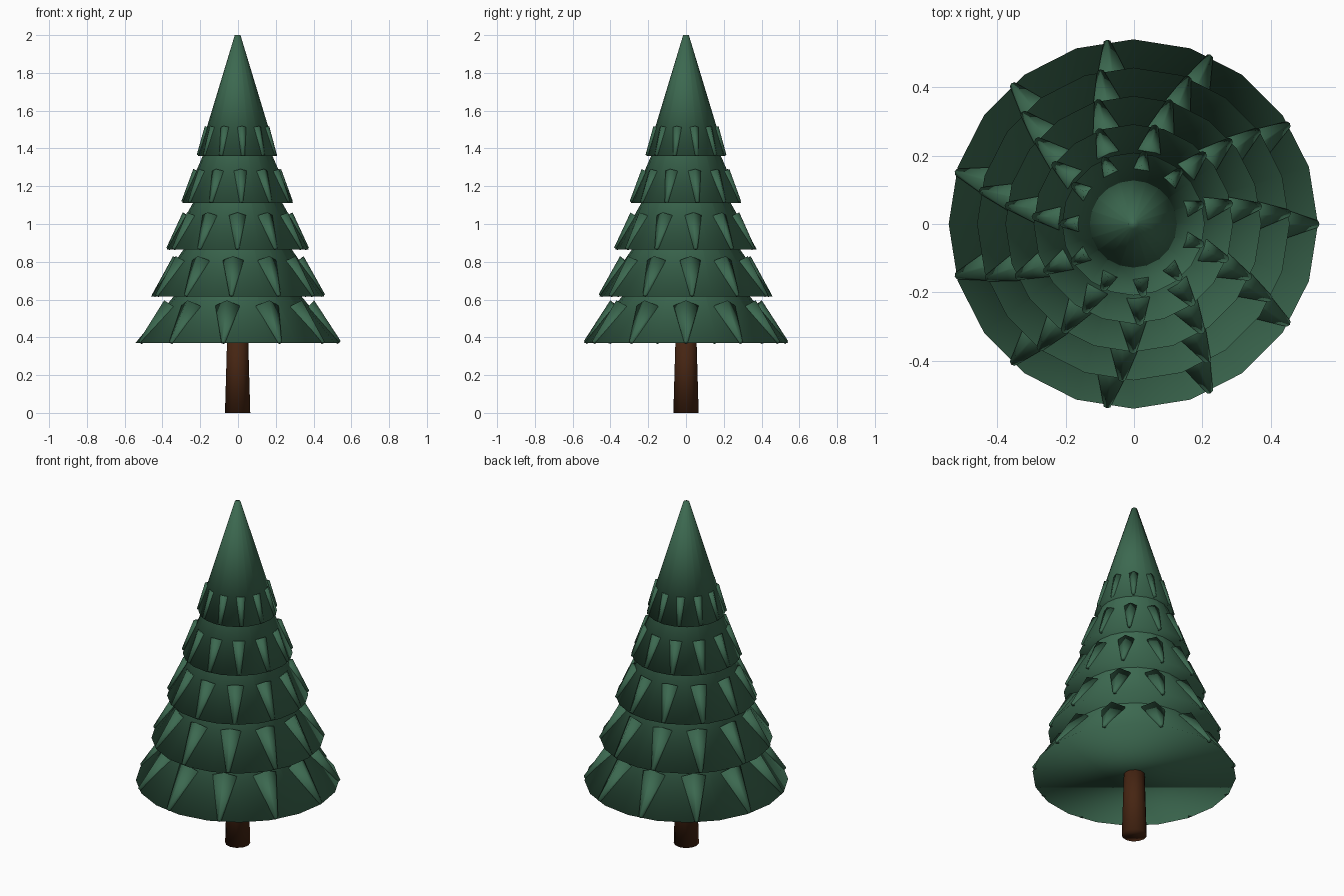
import bpy, bmesh
from math import cos, sin, tau, radians
from mathutils import Vector

if "Cube" in bpy.data.objects:
    bpy.data.objects.remove(bpy.data.objects["Cube"])

SHIFT = Vector((-0.002, 0, 0))
TIERS = 5
SPIKES = 11


def material(name, rgb):
    m = bpy.data.materials.new(name)
    m.use_nodes = True
    m.diffuse_color = (*rgb, 1)
    bsdf = m.node_tree.nodes["Principled BSDF"]
    bsdf.inputs["Base Color"].default_value = (*rgb, 1)
    bsdf.inputs["Roughness"].default_value = 0.8
    return m


def frustum(bm, start, r0, end, r1, sides, up):
    """Capped cone from start to end, with its first corner towards up."""
    axis = (end - start).normalized()
    u = (up - axis * up.dot(axis)).normalized()
    v = axis.cross(u)
    rings = []
    for centre, r in ((start, r0), (end, r1)):
        rings.append([bm.verts.new(centre + r * (u * cos(tau * k / sides) + v * sin(tau * k / sides)))
                      for k in range(sides)])
    low, high = rings
    for k in range(sides):
        n = (k + 1) % sides
        bm.faces.new((low[k], low[n], high[n], high[k]))
    bm.faces.new(low[::-1])
    bm.faces.new(high)


def finish(bm, name, mat):
    bmesh.ops.translate(bm, verts=bm.verts, vec=SHIFT)
    bmesh.ops.recalc_face_normals(bm, faces=bm.faces)
    for f in bm.faces:
        f.smooth = True
    mesh = bpy.data.meshes.new(name)
    bm.to_mesh(mesh)
    bm.free()
    mesh.materials.append(mat)
    bpy.context.collection.objects.link(bpy.data.objects.new(name, mesh))


green = material("needle_green", (0.045, 0.14, 0.08))
brown = material("bark_brown", (0.06, 0.018, 0.006))
X = Vector((1, 0, 0))

# Trunk, running up into the lowest tier
bm = bmesh.new()
frustum(bm, Vector((0, 0, 0)), 0.067, Vector((0, 0, 0.45)), 0.054, 12, X)
finish(bm, "trunk", brown)

for i in range(TIERS):
    # Foliage tier: every cone has the same height, with a narrower rim higher up
    rim, base, height, top = 0.541 - 0.083 * i, 0.37 + 0.2475 * i, 0.64, 0.015
    bm = bmesh.new()
    frustum(bm, Vector((0, 0, base)), rim, Vector((0, 0, base + height)), top, 20, X)
    finish(bm, f"foliage_tier_{i + 1}", green)

    # Branch spikes: wide end half sunk up the slope, narrow end on the rim
    radius, length = 0.075 - 0.012 * i, 0.246 - 0.0225 * i
    bm = bmesh.new()
    for k in range(SPIKES):
        a = tau * k / SPIKES + radians(4 * i)
        out = Vector((cos(a), sin(a), 0))
        slope = (out * (top - rim) + Vector((0, 0, height))).normalized()
        normal = (out * height + Vector((0, 0, rim - top))).normalized()
        tip = out * (rim - 0.003) + Vector((0, 0, base + 0.003))
        root = tip + slope * length - normal * radius * 0.47
        frustum(bm, root, radius, tip, 0.011, 6, normal)
    finish(bm, f"branch_spikes_{i + 1}", green)
